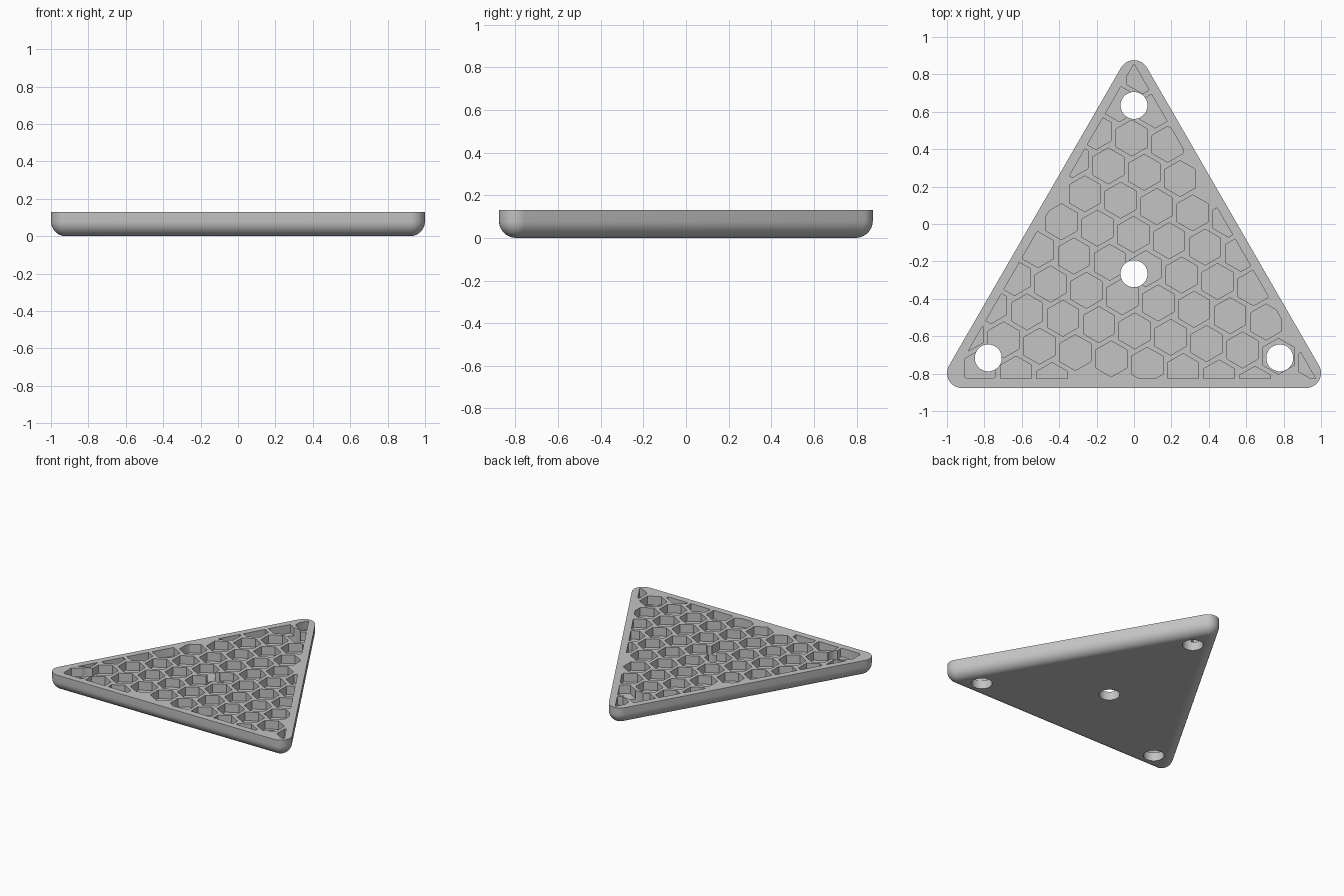
import bpy, bmesh
from math import sin, cos, radians, pi, sqrt
from mathutils import Vector

if "Cube" in bpy.data.objects:
    bpy.data.objects.remove(bpy.data.objects["Cube"])

HEIGHT, ROUND = 0.13, 0.08        # plate thickness, corner and lower edge radius
CENTRE = Vector((0, -0.266, 0))   # centroid of the triangle
CORNER = 1.062                    # centroid to corner arc centres
INNER = 0.561                     # centroid to the rim's inner edge
FLOOR = 0.065                     # height of the pocket floors
HEX, PITCH = 0.096, 0.195         # pocket radius and spacing
HOLE, HOLE_DIST = 0.072, 0.90


def polar(radius, degrees):
    a = radians(degrees)
    return Vector((radius * cos(a), radius * sin(a), 0))


def make_object(name, bm):
    bmesh.ops.recalc_face_normals(bm, faces=bm.faces[:])
    mesh = bpy.data.meshes.new(name)
    bm.to_mesh(mesh)
    bm.free()
    obj = bpy.data.objects.new(name, mesh)
    bpy.context.collection.objects.link(obj)
    return obj


# Plate: rounded triangle rings stacked along a filleted edge profile
def make_plate():
    bm = bmesh.new()
    steps = 10
    profile = [(ROUND * sin(i / steps * pi / 2), ROUND * (1 - cos(i / steps * pi / 2)))
               for i in range(steps + 1)] + [(ROUND, HEIGHT)]
    rings = []
    for radius, z in profile:
        rings.append([bm.verts.new(CENTRE + polar(CORNER, t) + polar(radius, t - 60 + 10 * k)
                                   + Vector((0, 0, z)))
                      for t in (90, 210, 330) for k in range(13)])
    for low, high in zip(rings, rings[1:]):
        for i in range(len(low)):
            j = (i + 1) % len(low)
            bm.faces.new((low[i], low[j], high[j], high[i]))
    bm.faces.new(rings[-1])
    # The lowest ring shrinks to one point per corner
    bmesh.ops.remove_doubles(bm, verts=rings[0], dist=1e-5)
    bm.faces.new([v for v in bm.verts if v.co.z < 1e-6])
    return make_object("triangular_plate", bm)


# Pockets: tilted grid of hexagons trimmed to the inside of the rim
def make_pockets():
    bm = bmesh.new()
    start = Vector((-0.004, -0.056, 0))
    normals = [polar(1, t) for t in (30, 150, 270)]
    for i in range(-15, 16):
        for j in range(-15, 16):
            c = start + polar(PITCH, -10) * i + polar(PITCH, -130) * j
            overhang = max((c - CENTRE).dot(n) for n in normals) - INNER
            if overhang < 0.05 and c.y > -0.86:
                bm.faces.new([bm.verts.new(c + polar(HEX, 30 + 60 * k) + Vector((0, 0, FLOOR)))
                              for k in range(6)])
    for n in normals:
        bmesh.ops.bisect_plane(bm, geom=bm.verts[:] + bm.edges[:] + bm.faces[:],
                               plane_co=CENTRE + n * INNER, plane_no=n, clear_outer=True)
    raised = bmesh.ops.extrude_face_region(bm, geom=bm.faces[:], use_keep_orig=True)
    bmesh.ops.translate(bm, vec=(0, 0, HEIGHT),
                        verts=[g for g in raised["geom"] if isinstance(g, bmesh.types.BMVert)])
    return make_object("pocket_cutter", bm)


# Holes: one in the middle and one near each corner
def make_holes():
    bm = bmesh.new()
    for p in [CENTRE] + [CENTRE + polar(HOLE_DIST, t) for t in (90, 210, 330)]:
        ends = [[bm.verts.new(p + polar(HOLE, k * 7.5) + Vector((0, 0, z))) for k in range(48)]
                for z in (-0.1, 0.3)]
        for ring in ends:
            bm.faces.new(ring)
        for k in range(48):
            m = (k + 1) % 48
            bm.faces.new((ends[0][k], ends[0][m], ends[1][m], ends[1][k]))
    return make_object("hole_cutter", bm)


plate = make_plate()
bpy.context.view_layer.objects.active = plate
for cutter in (make_pockets(), make_holes()):
    cutter.hide_render = True
    mod = plate.modifiers.new("cut", "BOOLEAN")
    mod.operation = "DIFFERENCE"
    mod.solver = "EXACT"
    mod.object = cutter
    bpy.ops.object.modifier_apply(modifier=mod.name)
    bpy.data.objects.remove(cutter)

# Single plain grey
grey = bpy.data.materials.new("plain_grey")
grey.use_nodes = True
colour = (0.55, 0.55, 0.55, 1)
grey.diffuse_color = colour
grey.node_tree.nodes["Principled BSDF"].inputs["Base Color"].default_value = colour
plate.data.materials.clear()
plate.data.materials.append(grey)

bpy.ops.object.select_all(action="DESELECT")
plate.select_set(True)
bpy.ops.object.shade_smooth_by_angle(angle=radians(30))
